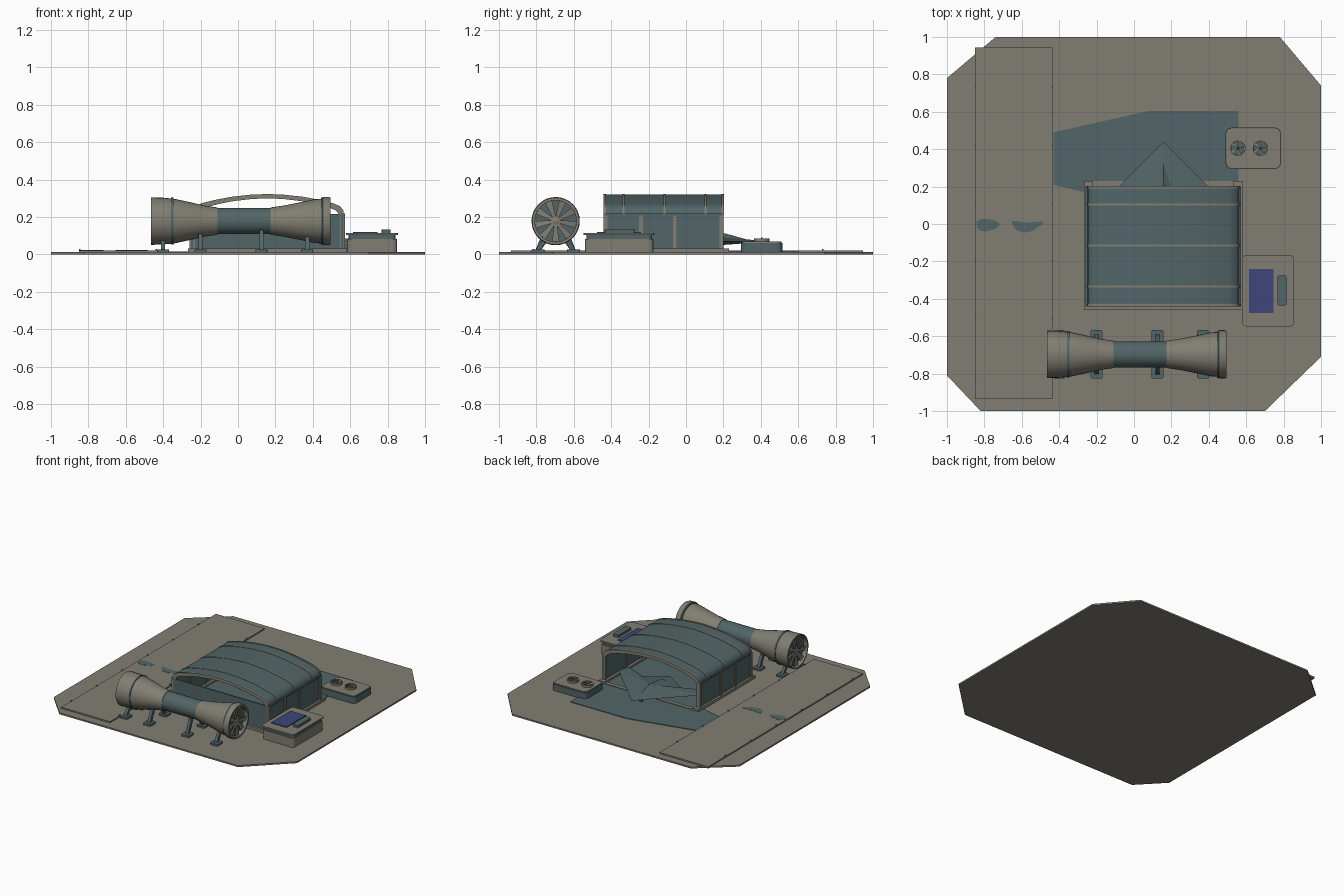
import bpy, bmesh, math
from mathutils import Matrix, Vector

cube = bpy.data.objects.get("Cube")
if cube:
    bpy.data.objects.remove(cube, do_unlink=True)


def material(name, rgb):
    m = bpy.data.materials.new(name)
    m.use_nodes = True
    m.diffuse_color = (*rgb, 1)
    m.node_tree.nodes["Principled BSDF"].inputs["Base Color"].default_value = (*rgb, 1)
    return m


BEIGE = material("warm grey", (0.22, 0.21, 0.17))
TEAL = material("slate teal", (0.085, 0.13, 0.135))
BLUE = material("panel blue", (0.05, 0.06, 0.2))


def finish(name, bm, mat, smooth=False):
    bmesh.ops.recalc_face_normals(bm, faces=bm.faces)
    mesh = bpy.data.meshes.new(name)
    bm.to_mesh(mesh)
    bm.free()
    ob = bpy.data.objects.new(name, mesh)
    bpy.context.collection.objects.link(ob)
    mesh.materials.append(mat)
    if smooth:
        bpy.ops.object.select_all(action="DESELECT")
        ob.select_set(True)
        bpy.context.view_layer.objects.active = ob
        bpy.ops.object.shade_smooth_by_angle(angle=math.radians(35))
    return ob


def prism(name, pts, a, b, mat, axis="z", smooth=False):
    """Extrude an outline from a to b along z or y."""
    bm = bmesh.new()
    place = (lambda p, t: (p[0], p[1], t)) if axis == "z" else (lambda p, t: (p[0], t, p[1]))
    lo = [bm.verts.new(place(p, a)) for p in pts]
    hi = [bm.verts.new(place(p, b)) for p in pts]
    bm.faces.new(lo)
    bm.faces.new(hi)
    for i in range(len(pts)):
        j = (i + 1) % len(pts)
        bm.faces.new((lo[i], lo[j], hi[j], hi[i]))
    return finish(name, bm, mat, smooth)


def box(name, x, y, z, mat):
    return prism(name, [(x[0], y[0]), (x[1], y[0]), (x[1], y[1]), (x[0], y[1])], z[0], z[1], mat)


def rounded(x, y, r, n=4):
    pts = []
    for k, (cx, cy) in enumerate(((x[1] - r, y[1] - r), (x[0] + r, y[1] - r),
                                  (x[0] + r, y[0] + r), (x[1] - r, y[0] + r))):
        for i in range(n + 1):
            a = math.pi / 2 * (k + i / n)
            pts.append((cx + r * math.cos(a), cy + r * math.sin(a)))
    return pts


def lathe(name, profile, frame, mat, closed=False, n=32):
    """Spin (radius, height) points about the local z of a frame."""
    bm = bmesh.new()
    rings = [[bm.verts.new(frame @ Vector((r * math.cos(2 * math.pi * i / n),
              r * math.sin(2 * math.pi * i / n), h))) for i in range(n)] for r, h in profile]
    pairs = list(zip(rings, rings[1:] + rings[:1])) if closed else list(zip(rings, rings[1:]))
    for p, q in pairs:
        for i in range(n):
            j = (i + 1) % n
            bm.faces.new((p[i], p[j], q[j], q[i]))
    if not closed:
        bm.faces.new(rings[0])
        bm.faces.new(rings[-1])
    return finish(name, bm, mat, True)


def rotor(name, frame, r, blades, mat):
    """Flat tapered blades around a small hub."""
    bm = bmesh.new()
    for k in range(blades):
        turn = frame @ Matrix.Rotation(2 * math.pi * k / blades, 4, "Z")
        w = r * 0.17
        quad = [(0.12 * r, -w * 0.4, 0), (r, -w, -0.004), (r, w, 0.004), (0.12 * r, w * 0.4, 0)]
        lo = [bm.verts.new(turn @ Vector(p)) for p in quad]
        hi = [bm.verts.new(turn @ Vector((p[0], p[1], p[2] + 0.003))) for p in quad]
        bm.faces.new(lo)
        bm.faces.new(hi)
        for i in range(4):
            j = (i + 1) % 4
            bm.faces.new((lo[i], lo[j], hi[j], hi[i]))
    finish(name, bm, mat)
    lathe(name + "_hub", [(r * 0.18, -0.004), (r * 0.18, 0.006), (r * 0.08, 0.01)], frame, mat, n=12)


# Ground slab, landing strip and apron
prism("ground_slab", [(-1, .78), (-.74, 1), (.78, 1), (1, .74), (1, -.71), (.7, -1), (-.82, -1), (-1, -.81)],
      0, 0.012, BEIGE)
box("landing_strip", (-.85, -.435), (-.935, .945), (.008, .022), BEIGE)
for x in (-.847, -.438):
    for k in range(6):
        y = -.815 + k * .309
        box("strip_light", (x - .004, x + .004), (y - .004, y + .004), (.02, .028), TEAL)
prism("apron", [(-.43, .21), (-.25, .165), (-.25, -.44), (.56, -.44), (.56, .605), (.08, .605), (-.43, .49)],
      .01, .0165, TEAL)
# Worn patches on the strip
for cx, rx, ry, skew in ((-.785, .062, .033, 0), (-.575, .085, .027, .2)):
    pts = []
    for i in range(18):
        a = 2 * math.pi * i / 18
        k = 1 + .1 * math.sin(3 * a + 1)
        pts.append((cx + rx * k * math.cos(a), -.005 + ry * k * math.sin(a) + skew * .06 * math.cos(2 * a)))
    prism("strip_patch", pts, .021, .0235, TEAL)

# Hangar: sill, walls, posts, vaulted roof and ribs
CX = .157
for s in (-1, 1):
    side = lambda d, e: sorted((CX + s * d, CX + s * e))
    box("side_sill", side(.375, .425), (-.46, .23), (.012, .032), BEIGE)
    box("side_wall", side(.395, .408), (-.44, .2), (.02, .216), TEAL)
    box("eave_rail", side(.39, .416), (-.44, .2), (.208, .218), TEAL)
    for y in (-.43, -.24, -.06, .19):
        box("wall_post", side(.388, .416), (y - .01, y + .01), (.03, .216), BEIGE)
box("front_sill", (CX - .425, CX + .425), (-.46, -.43), (.012, .032), BEIGE)
box("front_wall", (CX - .4, CX + .4), (-.44, -.43), (.02, .216), TEAL)
box("door_track", (CX - .39, CX + .39), (.2, .23), (.012, .021), BEIGE)


def vault(offset):
    half = [(.406, .215), (.402, .235), (.385, .255), (.35, .27), (.28, .288), (.19, .305), (.09, .316)]
    k = 1 + offset / .406
    out = [(CX - d * k, z + (offset if i else 0)) for i, (d, z) in enumerate(half)]
    return out + [(CX, .32 + offset)] + [(2 * CX - x, z) for x, z in reversed(out)]


def arch(name, outer, inner, y0, y1, mat):
    prism(name, vault(outer) + vault(inner)[::-1], y0, y1, mat, "y", True)


arch("vaulted_roof", 0, -.012, -.438, .198, TEAL)
for y in (-.335, -.115, .105):
    arch("roof_rib", .003, -.016, y - .005, y + .005, BEIGE)
for y in (-.44, .19):
    arch("end_arch", .003, -.02, y, y + .012, BEIGE)

# Parked flying wing
bm = bmesh.new()
rim = [(0, .44, .068), (.36, .08, .07), (.33, .0, .07), (.16, .07, .07), (0, -.04, .07),
       (-.16, .07, .07), (-.33, .0, .07), (-.36, .08, .07)]
rv = [bm.verts.new((CX + x, y, z)) for x, y, z in rim]
for apex in (.095, .05):
    top = bm.verts.new((CX, .19, apex))
    for i in range(8):
        bm.faces.new((rv[i], rv[(i + 1) % 8], top))
finish("flying_wing", bm, TEAL)
bm = bmesh.new()
base = [bm.verts.new((CX + x, y, z)) for x, y, z in ((0, .34, .076), (.05, .2, .082), (.03, .04, .075),
                                                     (-.03, .04, .075), (-.05, .2, .082))]
ridge = [bm.verts.new((CX, .21, .112)), bm.verts.new((CX, .08, .1))]
for f in ((0, 1), (4, 0)):
    bm.faces.new((base[f[0]], base[f[1]], ridge[0]))
bm.faces.new((base[1], base[2], ridge[1], ridge[0]))
bm.faces.new((base[3], base[4], ridge[0], ridge[1]))
bm.faces.new((base[2], base[3], ridge[1]))
bm.faces.new(base)
finish("dorsal_intake", bm, TEAL)
for x, y in ((0, .32), (-.12, .12), (.12, .12)):
    box("landing_leg", (CX + x - .008, CX + x + .008), (y - .008, y + .008), (.016, .07), TEAL)

# Wind tunnel along x
axis = Matrix.Translation((0, -.697, .178)) @ Matrix.Rotation(math.pi / 2, 4, "Y")


def shell(name, prof, mat, wall=.008):
    lathe(name, prof + [(r - wall, h) for r, h in reversed(prof)], axis, mat, True)


shell("intake_cone", [(.127, -.465), (.125, -.4), (.119, -.34), (.102, -.26), (.083, -.18), (.073, -.11)], BEIGE)
shell("throat", [(.07, -.112), (.07, .178)], TEAL)
shell("exhaust_cone", [(.073, .175), (.084, .25), (.1, .33), (.117, .41), (.12, .455)], BEIGE)
shell("exhaust_rim", [(.12, .445), (.129, .455), (.129, .485), (.125, .495)], BEIGE, .014)
for r, h in ((.125, -.352), (.126, .45)):
    shell("band", [(r, h - .006), (r, h + .006)], TEAL)
for name, h, s, r in (("intake", -.445, -1, .117), ("exhaust", .475, 1, .113)):
    lathe(name + "_backing", [(r, h - s * .02), (r, h - s * .015)], axis, TEAL)
    spin = axis @ Matrix.Translation((0, 0, h))
    if s < 0:
        spin = spin @ Matrix.Rotation(math.pi, 4, "X")
    rotor(name + "_fan", spin, r - .003, 9, BEIGE)
# Splayed legs with foot pads
for x, top in ((-.4, .08), (-.2, .11), (.125, .13), (.37, .1)):
    for s in (-1, 1):
        y = -.697 + s * .095
        prism("foot_pad", rounded((x - .032, x + .032), (y - .035, y + .035), .01), .01, .026, TEAL)
        bm = bmesh.new()
        ends = [[bm.verts.new((x + dx, yy + dy, z)) for dx, dy in ((-.011, -.014), (.011, -.014), (.011, .014), (-.011, .014))]
                for yy, z in ((y, .02), (-.697 + s * .05, top))]
        for f in ends:
            bm.faces.new(f)
        for i in range(4):
            j = (i + 1) % 4
            bm.faces.new((ends[0][i], ends[0][j], ends[1][j], ends[1][i]))
        finish("tunnel_leg", bm, TEAL)

# Control cabinet with panel
cab = ((.585, .85), (-.54, -.175))
prism("cabinet_body", rounded(*cab, .02), .012, .083, BEIGE)
prism("cabinet_band", rounded((.592, .843), (-.533, -.182), .02), .08, .106, TEAL)
prism("cabinet_lid", rounded((.578, .855), (-.547, -.168), .02), .104, .115, BEIGE)
box("display_panel", (.615, .745), (-.475, -.24), (.113, .121), BLUE)
prism("control_bar", rounded((.768, .815), (-.435, -.275), .008), .113, .134, TEAL)

# Cooling unit with twin fans
prism("cooler_body", rounded((.49, .785), (.295, .515), .03), .01, .062, TEAL)
prism("cooler_lid", rounded((.495, .78), (.3, .51), .028), .06, .068, BEIGE)
for x in (.555, .676):
    spot = Matrix.Translation((x, .405, 0))
    lathe("fan_base", [(.036, .066), (.036, .074)], spot, TEAL, n=24)
    lathe("fan_ring", [(.034, .066), (.041, .066), (.041, .084), (.034, .084)], spot, BEIGE, True, 24)
    rotor("cooler_fan", Matrix.Translation((x, .405, .079)), .035, 5, BEIGE)
